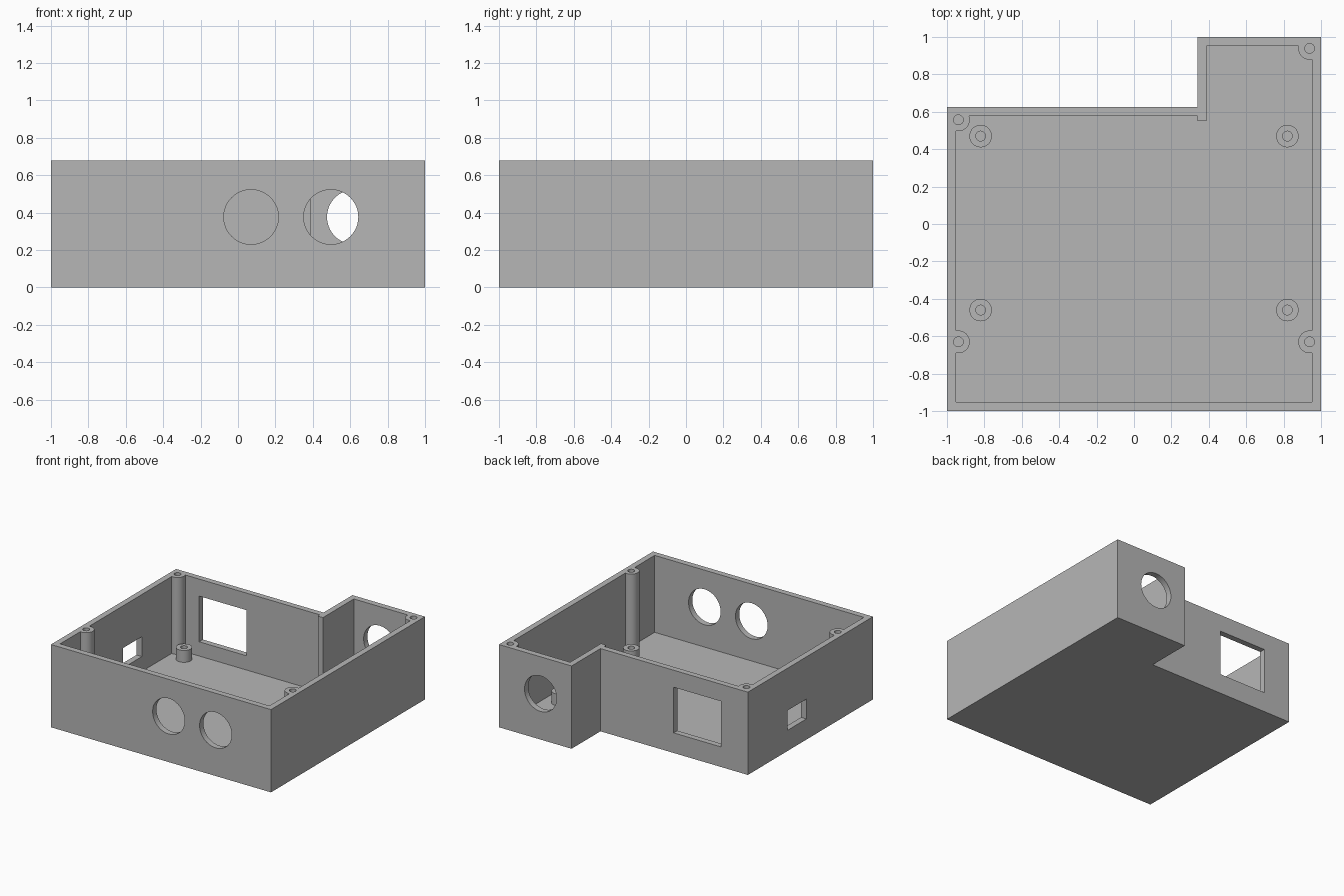
import bpy
import bmesh
from math import pi, radians
from mathutils import Matrix, Vector

if "Cube" in bpy.data.objects:
    bpy.data.objects.remove(bpy.data.objects["Cube"])

HEIGHT, FLOOR, STANDOFF_TOP = 0.68, 0.048, 0.145
CORNER_POSTS = [(-0.939, 0.557), (-0.939, -0.63), (0.939, -0.63), (0.939, 0.939)]
STANDOFFS = [(x, y) for x in (-0.82, 0.82) for y in (-0.46, 0.47)]

plastic = bpy.data.materials.new("grey plastic")
plastic.use_nodes = True
colour = (0.47, 0.47, 0.47, 1)
plastic.diffuse_color = colour
plastic.node_tree.nodes["Principled BSDF"].inputs["Base Color"].default_value = colour


def finish(name, bm):
    bmesh.ops.recalc_face_normals(bm, faces=bm.faces)
    mesh = bpy.data.meshes.new(name)
    bm.to_mesh(mesh)
    bm.free()
    mesh.materials.append(plastic)
    obj = bpy.data.objects.new(name, mesh)
    bpy.context.collection.objects.link(obj)
    return obj


def prism(name, outline, low, high):
    """Upright solid with the given plan outline."""
    bm = bmesh.new()
    face = bm.faces.new([bm.verts.new((x, y, low)) for x, y in outline])
    walls = bmesh.ops.extrude_face_region(bm, geom=[face])["geom"]
    top = [v for v in walls if isinstance(v, bmesh.types.BMVert)]
    bmesh.ops.translate(bm, verts=top, vec=(0, 0, high - low))
    return finish(name, bm)


def box(name, low, high):
    outline = [(low[0], low[1]), (high[0], low[1]), (high[0], high[1]), (low[0], high[1])]
    return prism(name, outline, low[2], high[2])


def rod(name, start, end, radius):
    """Cylinder between two points."""
    start, end = Vector(start), Vector(end)
    axis = end - start
    turn = axis.to_track_quat("Z", "Y").to_matrix().to_4x4()
    bm = bmesh.new()
    bmesh.ops.create_cone(bm, cap_ends=True, segments=64, radius1=radius, radius2=radius,
                          depth=axis.length,
                          matrix=Matrix.Translation((start + end) / 2) @ turn)
    return finish(name, bm)


def subtract(target, cutter):
    mod = target.modifiers.new("cut", "BOOLEAN")
    mod.operation = "DIFFERENCE"
    mod.solver = "EXACT"
    mod.object = cutter
    bpy.ops.object.select_all(action="DESELECT")
    bpy.context.view_layer.objects.active = target
    target.select_set(True)
    bpy.ops.object.modifier_apply(modifier=mod.name)
    bpy.data.objects.remove(cutter)


# Outer block with the stepped rear corner
enclosure = prism("enclosure", [(-1, -1), (1, -1), (1, 1), (0.34, 1), (0.34, 0.625), (-1, 0.625)],
                  0, HEIGHT)

# Cavity shape, keeping the posts and standoffs out of it
cavity = prism("cavity", [(-0.951, -0.951), (0.951, -0.951), (0.951, 0.951), (0.387, 0.951),
                          (0.387, 0.55), (0.34, 0.55), (0.34, 0.577), (-0.951, 0.577)],
               FLOOR, HEIGHT + 0.1)
for x, y in CORNER_POSTS:
    subtract(cavity, rod("corner_post", (x, y, 0), (x, y, 1), 0.0605))
for x, y in STANDOFFS:
    subtract(cavity, rod("standoff", (x, y, 0), (x, y, STANDOFF_TOP), 0.06))
subtract(enclosure, cavity)

# Screw holes in posts and standoffs
for x, y in CORNER_POSTS + STANDOFFS:
    subtract(enclosure, rod("screw_hole", (x, y, FLOOR + 0.01), (x, y, 1), 0.026))

# Round openings: two in the front wall, one in the rear step
for x, y in [(0.07, -1), (0.497, -1), (0.622, 1)]:
    subtract(enclosure, rod("round_opening", (x, y - 0.1, 0.377), (x, y + 0.1, 0.377), 0.146))

# Rear window and small side port
subtract(enclosure, box("rear_window", (-0.757, 0.5, 0.165), (-0.325, 0.7, 0.54)))
subtract(enclosure, box("side_port", (-1.1, -0.135, 0.17), (-0.9, 0.11, 0.333)))

# Smooth round walls, keep edges crisp
bpy.ops.object.select_all(action="DESELECT")
bpy.context.view_layer.objects.active = enclosure
enclosure.select_set(True)
bpy.ops.object.shade_smooth_by_angle(angle=radians(30))
